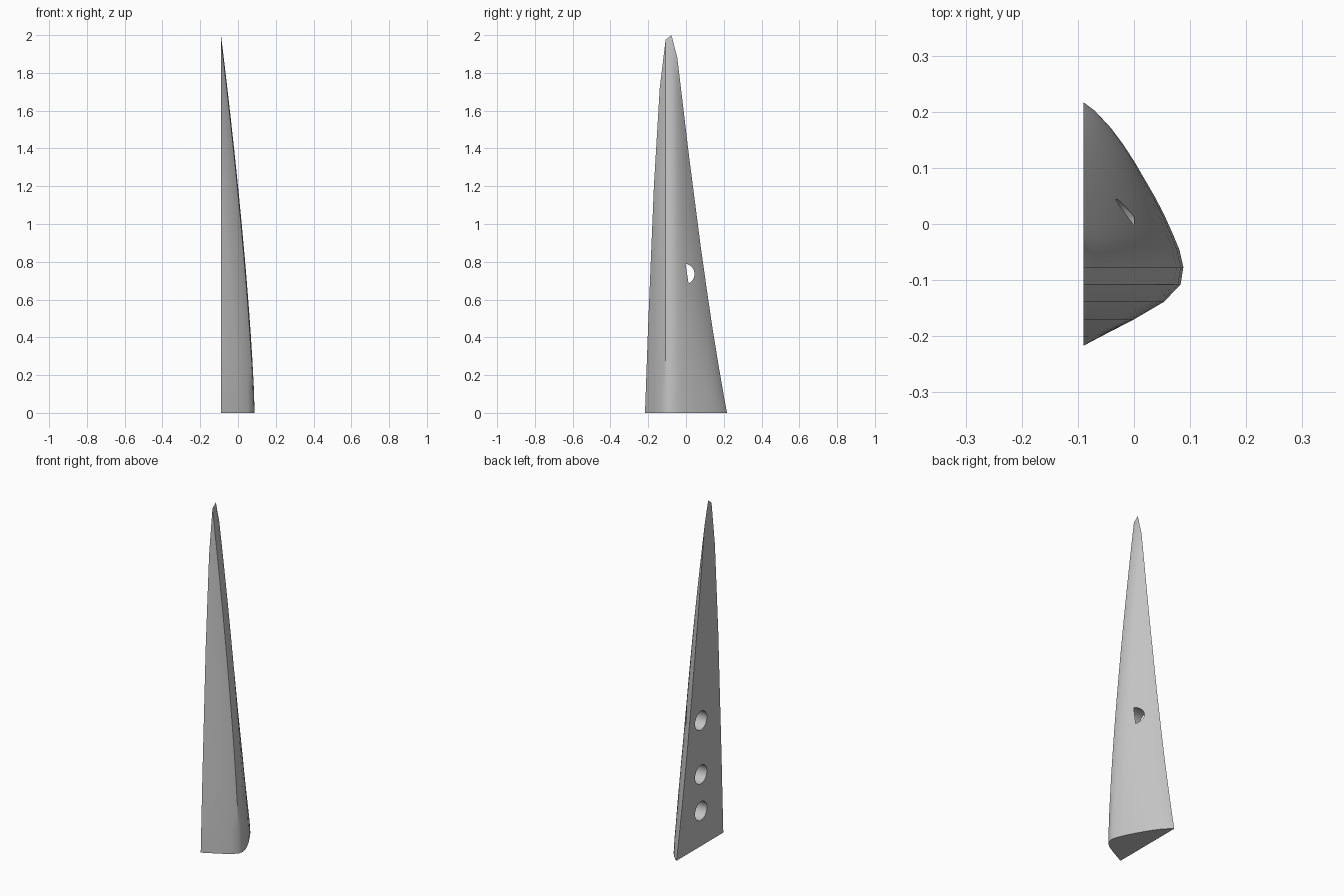
import bpy, bmesh, math

cube = bpy.data.objects.get("Cube")
if cube:
    bpy.data.objects.remove(cube, do_unlink=True)

grey = bpy.data.materials.new("plain grey")
grey.use_nodes = True
grey.diffuse_color = (0.55, 0.55, 0.55, 1)
grey.node_tree.nodes["Principled BSDF"].inputs["Base Color"].default_value = (0.55, 0.55, 0.55, 1)

FLAT_X, HALF, STEP, ROWS, BULGE = -0.09, 0.217, 0.031, 14, 1.38
# Chordwise stations, front to back: thickness edge at the root, and height of the outline
ROOT_X = [-0.06, 0, 0.053, 0.083, 0.088, 0.081, 0.068, 0.054, 0.038, 0.02, 0.002, -0.018, -0.041, -0.07]
TOP_Z = [0.45, 1.2, 1.72, 1.975, 2, 1.88, 1.62, 1.36, 1.12, 0.88, 0.66, 0.45, 0.26, 0.08]

# Half fin: bulging outer skin, flat inner face, flat root
bm = bmesh.new()
front = bm.verts.new((FLAT_X, -HALF, 0))
back = bm.verts.new((FLAT_X, HALF, 0))
columns = []
for i, (root, top) in enumerate(zip(ROOT_X, TOP_Z)):
    y = -0.201 + i * STEP
    columns.append([bm.verts.new((FLAT_X + (root - FLAT_X) * (1 - (j / ROWS) ** BULGE), y, top * j / ROWS))
                    for j in range(ROWS + 1)])
for j in range(ROWS):
    for a, b in zip(columns, columns[1:]):
        bm.faces.new((a[j], b[j], b[j + 1], a[j + 1]))
    bm.faces.new((front, columns[0][j], columns[0][j + 1]))
    bm.faces.new((columns[-1][j], back, columns[-1][j + 1]))
for end in (0, -1):
    bm.faces.new([front] + [c[end] for c in columns] + [back])
bmesh.ops.recalc_face_normals(bm, faces=bm.faces)
mesh = bpy.data.meshes.new("half_fin")
bm.to_mesh(mesh)
bm.free()
fin = bpy.data.objects.new("half_fin", mesh)
bpy.context.collection.objects.link(fin)
mesh.materials.append(grey)

# Three peg holes drilled into the flat inner face
for z in (0.206, 0.42, 0.735):
    bpy.ops.mesh.primitive_cylinder_add(vertices=32, radius=0.055, depth=0.2,
                                        location=(-0.1, -0.01, z), rotation=(0, math.pi / 2, 0))
    drill = bpy.context.object
    drill.name = "peg_hole_cutter"
    drill.hide_render = True
    drill.data.materials.append(grey)
    cut = fin.modifiers.new("peg_hole", 'BOOLEAN')
    cut.operation, cut.solver, cut.object = 'DIFFERENCE', 'EXACT', drill
    bpy.ops.object.select_all(action='DESELECT')
    fin.select_set(True)
    bpy.context.view_layer.objects.active = fin
    bpy.ops.object.modifier_apply(modifier=cut.name)
    bpy.data.objects.remove(drill, do_unlink=True)

bpy.ops.object.shade_smooth_by_angle(angle=math.radians(35))
